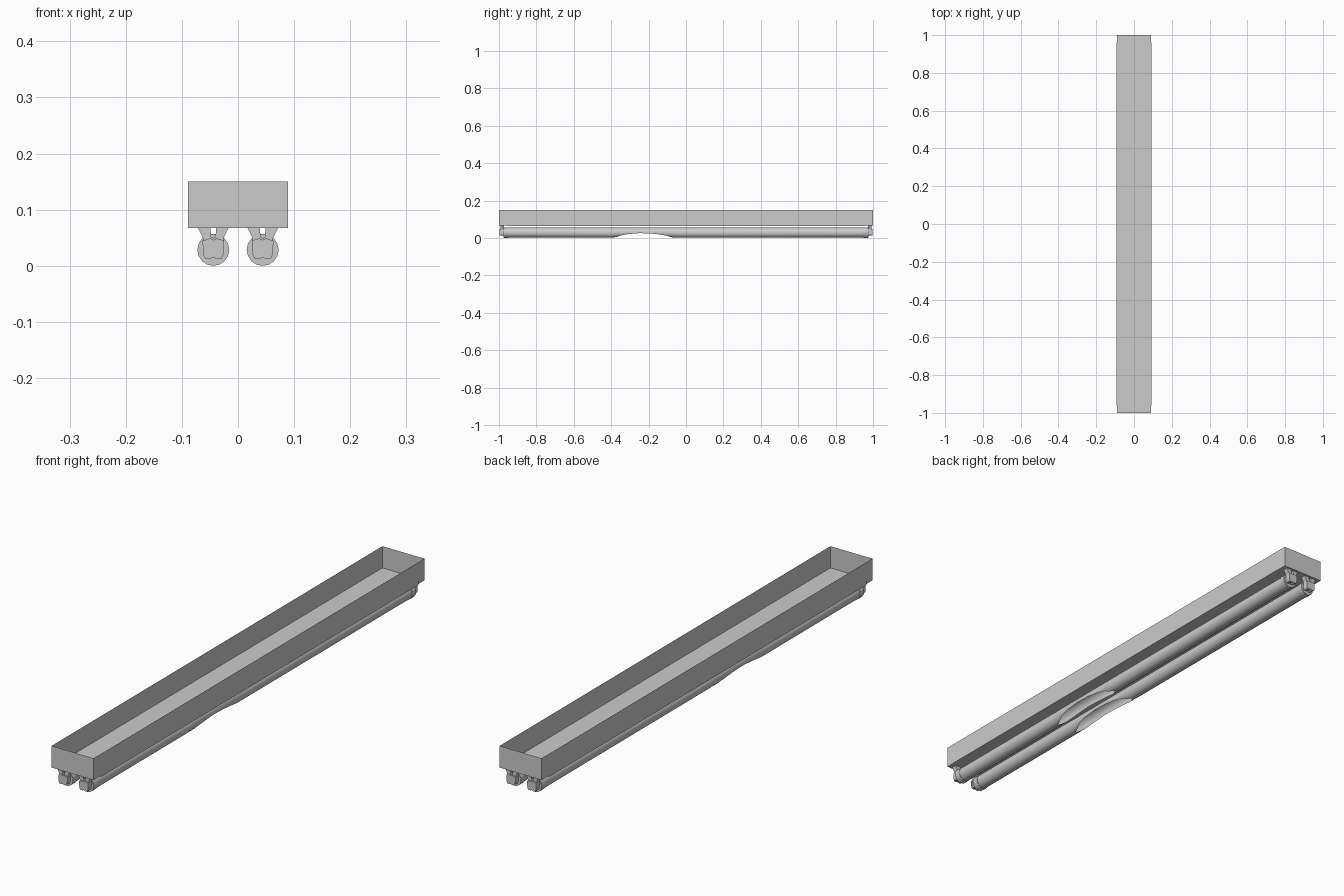
import bpy, bmesh
from math import sin, cos, pi, radians

if "Cube" in bpy.data.objects:
    bpy.data.objects.remove(bpy.data.objects["Cube"])

TX, TZ, R = 0.044, 0.0285, 0.027   # tube offset, height, radius


def finish(bm, name, smooth=False):
    bmesh.ops.remove_doubles(bm, verts=bm.verts, dist=0.00005)
    bmesh.ops.recalc_face_normals(bm, faces=bm.faces)
    me = bpy.data.meshes.new(name)
    bm.to_mesh(me)
    bm.free()
    ob = bpy.data.objects.new(name, me)
    bpy.context.collection.objects.link(ob)
    if smooth:
        bpy.context.view_layer.objects.active = ob
        ob.select_set(True)
        bpy.ops.object.shade_smooth_by_angle(angle=radians(40))
        ob.select_set(False)
    return ob


def sweep(name, profile, y0, y1):
    """Open sheet: an x-z profile stretched along y."""
    bm = bmesh.new()
    rows = [[bm.verts.new((x, y, z)) for x, z in profile] for y in (y0, y1)]
    for i in range(len(profile) - 1):
        bm.faces.new((rows[0][i], rows[0][i + 1], rows[1][i + 1], rows[1][i]))
    return finish(bm, name)


def prism(name, profile, y0, y1, cx):
    """Closed solid: an x-z outline extruded along y."""
    bm = bmesh.new()
    face = bm.faces.new([bm.verts.new((x + cx, y0, z)) for x, z in profile])
    ext = bmesh.ops.extrude_face_region(bm, geom=[face], use_keep_orig=True)
    for v in ext["geom"]:
        if isinstance(v, bmesh.types.BMVert):
            v.co.y = y1
    return finish(bm, name)


def mirrored(half):
    return half + [(-x, z) for x, z in reversed(half) if x != 0]


# open-topped housing walls
bm = bmesh.new()
ring = [(-0.089, -1), (0.089, -1), (0.089, 1), (-0.089, 1)]
low, high = [[bm.verts.new((x, y, z)) for x, y in ring] for z in (0.067, 0.15)]
for i in range(4):
    j = (i + 1) % 4
    bm.faces.new((low[i], low[j], high[j], high[i]))
finish(bm, "housing_walls")

# tray wrapping the underside of the housing
sweep("reflector_tray", [(-0.092, 0.083), (-0.092, 0.065), (0.092, 0.065), (0.092, 0.083)],
      -0.96, 0.96)

# end plates, each with two openings above the sockets
for s, tag in ((-1, "front"), (1, "back")):
    bm = bmesh.new()
    xs = [-0.089, -TX - 0.026, -TX - 0.006, -TX + 0.006, -TX + 0.026]
    xs = xs + [-x for x in reversed(xs)]
    ys = [0.955, 0.976, 0.992, 1.0]
    for i in range(len(xs) - 1):
        for j in range(3):
            if j == 1 and i in (1, 3, 5, 7):
                continue
            bm.faces.new([bm.verts.new((x, s * y, 0.067)) for x, y in
                          ((xs[i], ys[j]), (xs[i + 1], ys[j]),
                           (xs[i + 1], ys[j + 1]), (xs[i], ys[j + 1]))])
    finish(bm, tag + "_end_plate")

# forked lamp sockets with a raised outer face
neck = mirrored([(0, 0.049), (0.004, 0.052), (0.005, 0.067), (0.027, 0.067),
                 (0.018, 0.049), (0.018, 0.02), (0.014, 0.014), (0.006, 0.013), (0, 0.016)])
boss = mirrored([(0, 0.046), (0.006, 0.049), (0.019, 0.045), (0.0185, 0.022),
                 (0.015, 0.013), (0.006, 0.012), (0, 0.015)])
for sx, side in ((-1, "left"), (1, "right")):
    for sy, end in ((-1, "front"), (1, "back")):
        prism(f"{side}_{end}_socket", neck, sy * 0.972, sy * 0.992, sx * TX)
        prism(f"{side}_{end}_socket_face", boss, sy * 0.99, sy * 0.996, sx * TX)


# glass tubes, broken open along the underside: (y, half opening angle)
BREAK = [(-0.975, 0), (-0.40, 0), (-0.37, 28), (-0.35, 55), (-0.31, 72), (-0.25, 84),
         (-0.19, 80), (-0.14, 68), (-0.10, 50), (-0.085, 30), (-0.06, 0), (0.975, 0)]
SEG = 16
for sx, side in ((-1, "left"), (1, "right")):
    bm = bmesh.new()
    rows = []
    for y, a in BREAK:
        a = radians(a)
        row = []
        for k in range(SEG + 1):
            t = a + (2 * pi - 2 * a) * k / SEG
            row.append(bm.verts.new((sx * TX + R * sin(t), y, TZ - R * cos(t))))
        rows.append(row)
    for r0, r1 in zip(rows, rows[1:]):
        for k in range(SEG):
            bm.faces.new((r0[k], r0[k + 1], r1[k + 1], r1[k]))
    for row in (rows[0], rows[-1]):
        bm.faces.new(row[:-1])
    finish(bm, side + "_broken_tube", True)

    # metal end caps of the tubes
    for sy, end in ((-1, "front"), (1, "back")):
        circle = [((R + 0.0015) * sin(2 * pi * k / SEG),
                   TZ - (R + 0.0015) * cos(2 * pi * k / SEG)) for k in range(SEG)]
        prism(f"{side}_{end}_tube_cap", circle, sy * 0.95, sy * 0.974, sx * TX)
